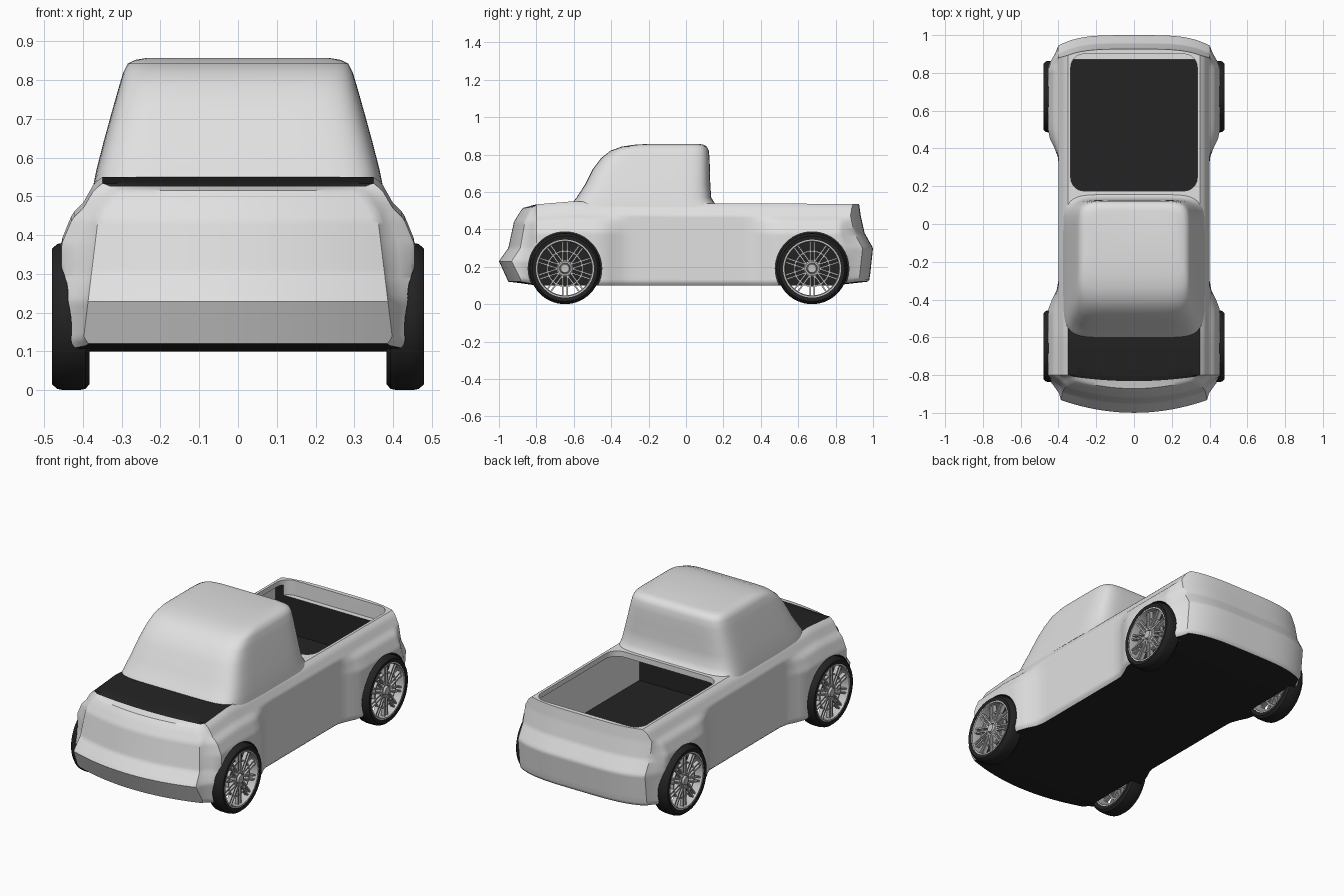
import bpy, bmesh, math
from mathutils import Matrix, Vector

cube = bpy.data.objects.get("Cube")
if cube:
    bpy.data.objects.remove(cube, do_unlink=True)


def material(name, value):
    m = bpy.data.materials.new(name)
    m.use_nodes = True
    m.diffuse_color = (value, value, value, 1)
    m.node_tree.nodes["Principled BSDF"].inputs["Base Color"].default_value = (value, value, value, 1)
    return m


PAINT = material("light grey paint", 0.75)
BLACK = material("matt black", 0.017)
SILVER = material("wheel silver", 0.55)


def finish(bm, name, mats, angle=35):
    bmesh.ops.recalc_face_normals(bm, faces=bm.faces)
    me = bpy.data.meshes.new(name)
    bm.to_mesh(me)
    bm.free()
    for m in mats:
        me.materials.append(m)
    ob = bpy.data.objects.new(name, me)
    bpy.context.collection.objects.link(ob)
    smooth(ob, angle)
    return ob


def smooth(ob, angle=35):
    bpy.ops.object.select_all(action='DESELECT')
    ob.select_set(True)
    bpy.context.view_layer.objects.active = ob
    bpy.ops.object.shade_smooth_by_angle(angle=math.radians(angle))


def table(points, t):
    """Straight-line lookup in a list of (position, value)."""
    if t <= points[0][0]:
        return points[0][1]
    for (a, va), (b, vb) in zip(points, points[1:]):
        if t <= b:
            return va + (vb - va) * (t - a) / (b - a)
    return points[-1][1]


def loft(bm, rings):
    """Join closed rings of points; returns the vertex rings."""
    vs = [[bm.verts.new(p) for p in ring] for ring in rings]
    for r0, r1 in zip(vs, vs[1:]):
        n = len(r0)
        for i in range(n):
            bm.faces.new((r0[i], r0[(i + 1) % n], r1[(i + 1) % n], r1[i]))
    return vs


# Lower body: a finely divided box bent into shape
WHEEL_Y = (-0.647, 0.674)
WHEEL_R = 0.19
NOSE = [(.1, .93), (.12, .95), (.23, 1), (.30, .95), (.44, .92), (.49, .89), (.53, .86)]
TAIL = [(.1, .95), (.13, .98), (.16, .985), (.30, 1), (.38, .955), (.47, .935), (.54, .925)]
DECK = [(-1, .515), (-.9, .525), (-.6, .55), (-.5, .545), (0, .54), (1, .535)]


def fender(s):
    d = min(abs(s - y) for y in WHEEL_Y)
    t = min(max((0.34 - d) / 0.16, 0), 1)
    return 0.40 + 0.055 * t * t * (3 - 2 * t)


def bend(v):
    a, s, c = v.x, v.y, (v.z + 1) / 2
    end = max(abs(s) - 0.8, 0) / 0.2
    bottom = 0.1 + 0.02 * end
    z = bottom + (table(DECK, s) - bottom) * c
    w = fender(s)
    half = table([(0, w - .015), (.04, w), (.64, w), (.79, .4 + (w - .4) * .5),
                  (.85, .4), (.96, .372), (1, .35)], c)
    if s < 0:
        half *= 1 - 0.12 * end * c
    x = a * half
    y = s
    if end:
        r = abs(x) / 0.38
        reach = table(NOSE, z) - 0.065 * r ** 2 if s < 0 else table(TAIL, z) - 0.045 * r ** 4
        y = math.copysign(0.8 + (reach - 0.8) * end, s)
    return Vector((x, y, z))


bm = bmesh.new()
bmesh.ops.create_cube(bm, size=2)
bmesh.ops.subdivide_edges(bm, edges=bm.edges[:], cuts=39, use_grid_fill=True)
bm.normal_update()
for f in bm.faces:
    s = f.calc_center_median().y
    hood = f.normal.z > .9 and -.9 < s < -.55
    f.material_index = int(hood or f.normal.z < -.9)
for v in bm.verts:
    v.co = bend(v.co)
body = finish(bm, "lower_body", [PAINT, BLACK])


# Cutters for the load bed and the wheel wells
def box_cutter(name, lo, hi, round_corners=0, light=lambda n: False):
    bm = bmesh.new()
    bmesh.ops.create_cube(bm, size=1)
    lo, hi = Vector(lo), Vector(hi)
    for v in bm.verts:
        v.co = Vector(lo[i] + (hi[i] - lo[i]) * (v.co[i] + .5) for i in range(3))
    if round_corners:
        ups = [e for e in bm.edges if abs(e.verts[0].co.z - e.verts[1].co.z) > .01]
        bmesh.ops.bevel(bm, geom=ups, offset=round_corners, segments=6, profile=.5, affect='EDGES')
    bm.normal_update()
    for f in bm.faces:
        f.material_index = 0 if light(f.normal) else 1
    return finish(bm, name, [PAINT, BLACK])


cutters = [
    box_cutter("bed_cavity", (-.372, -.11, .24), (.372, .87, .508),
               light=lambda n: abs(n.x) > .9),
    box_cutter("bed_opening", (-.335, .175, .45), (.335, .9, .7), .07, lambda n: True),
]
for y in WHEEL_Y:
    for side in (-1, 1):
        bm = bmesh.new()
        bmesh.ops.create_cone(bm, cap_ends=True, segments=56, radius1=.197, radius2=.197, depth=.2,
                              matrix=Matrix.Translation((side * .482, y, WHEEL_R))
                              @ Matrix.Rotation(math.pi / 2, 4, 'Y'))
        for f in bm.faces:
            f.material_index = 1
        cutters.append(finish(bm, "wheel_well_cutter", [PAINT, BLACK]))

for cutter in cutters:
    cutter.hide_render = True
    mod = body.modifiers.new("cut", 'BOOLEAN')
    mod.operation = 'DIFFERENCE'
    mod.solver = 'EXACT'
    mod.object = cutter
    bpy.context.view_layer.objects.active = body
    bpy.ops.object.modifier_apply(modifier=mod.name)
for cutter in cutters:
    bpy.data.objects.remove(cutter, do_unlink=True)
smooth(body)

# Cab: stacked rounded outlines (height, half width, front, back)
LEVELS = [(.52, .375, -.615, .175), (.545, .37, -.605, .15), (.57, .365, -.585, .135),
          (.64, .347, -.54, .13), (.72, .325, -.50, .128), (.78, .308, -.455, .126),
          (.82, .296, -.405, .122), (.842, .285, -.345, .112), (.852, .265, -.28, .095),
          (.857, .235, -.2, .07)]


def outline(z, w, front, back, n=72, power=2 / 7):
    mid, half = (front + back) / 2, (back - front) / 2
    ring = []
    for i in range(n):
        t = math.tau * (i + .5) / n
        c, s = math.cos(t), math.sin(t)
        ring.append((math.copysign(abs(c) ** power, c) * w,
                     mid + math.copysign(abs(s) ** power, s) * half, z))
    return ring


bm = bmesh.new()
rings = loft(bm, [outline(*level) for level in LEVELS])
bm.faces.new(rings[-1])
bm.faces.new(rings[0])
finish(bm, "cab", [PAINT], 50)


# Wheels: turned around the axle, outer side towards +x
def turned(bm, profile, n=56):
    """Turn a closed (x, radius) profile around the x axis."""
    rings = [[(x, r * math.cos(math.tau * i / n), r * math.sin(math.tau * i / n)) for i in range(n)]
             for x, r in profile]
    vs = loft(bm, rings)
    for i in range(n):
        j = (i + 1) % n
        bm.faces.new((vs[-1][i], vs[-1][j], vs[0][j], vs[0][i]))


bm = bmesh.new()
turned(bm, [(-.045, .155), (-.047, .175), (-.036, .187), (-.02, .19), (.02, .19),
            (.036, .187), (.05, .175), (.047, .155)])
tyre = finish(bm, "tyre", [BLACK])

bm = bmesh.new()
turned(bm, [(-.043, .156), (.046, .156), (.046, .147), (.03, .143), (-.043, .147)])
turned(bm, [(.012, .098), (.03, .098), (.03, .09), (.012, .09)])
turned(bm, [(-.03, .045), (.03, .045), (.036, .038), (.036, .03), (.03, .027), (.044, .022),
            (.044, .001), (-.03, .001)])
for k in range(10):
    for shift in (-.011, .011):
        bmesh.ops.create_cube(bm, size=1, matrix=Matrix.Rotation(math.tau * k / 10, 4, 'X')
                              @ Matrix.Translation((.024, shift, .091))
                              @ Matrix.Diagonal((.022, .008, .112, 1)))
rim = finish(bm, "rim", [SILVER])

for end, y in zip(("front", "rear"), WHEEL_Y):
    for side, sign in (("left", 1), ("right", -1)):
        for part in (tyre, rim):
            ob = bpy.data.objects.new(f"{end}_{side}_{part.name}", part.data)
            ob.location = (sign * .43, y, WHEEL_R)
            ob.rotation_euler.z = 0 if sign > 0 else math.pi
            bpy.context.collection.objects.link(ob)
for part in (tyre, rim):
    bpy.data.objects.remove(part, do_unlink=True)
